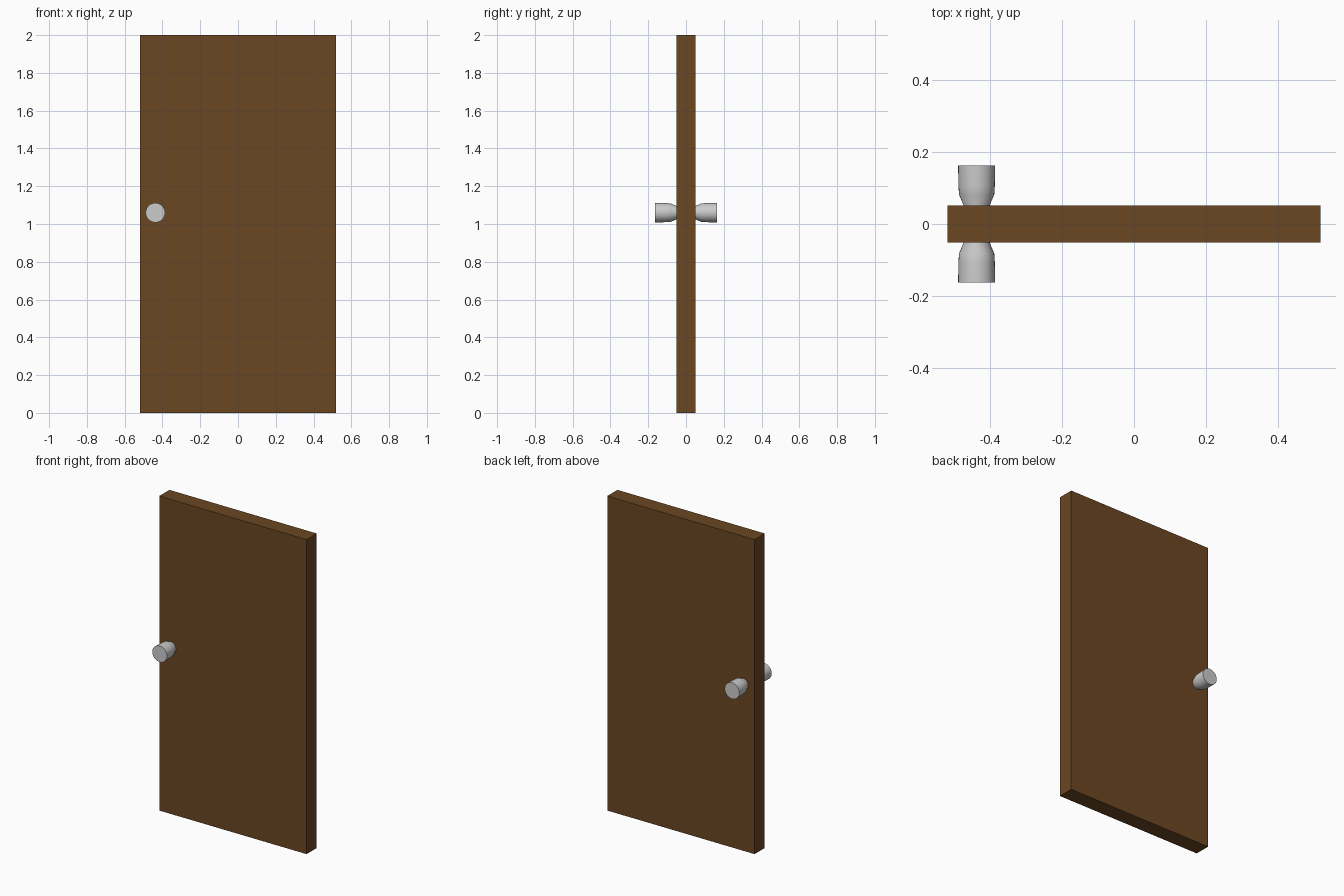
import bpy, bmesh, math
from mathutils import Matrix

if "Cube" in bpy.data.objects:
    bpy.data.objects.remove(bpy.data.objects["Cube"])


def material(name, rgb):
    m = bpy.data.materials.new(name)
    m.diffuse_color = (*rgb, 1)
    m.use_nodes = True
    m.node_tree.nodes["Principled BSDF"].inputs["Base Color"].default_value = m.diffuse_color
    return m


def add_object(name, bm, mat):
    bmesh.ops.recalc_face_normals(bm, faces=bm.faces)
    mesh = bpy.data.meshes.new(name)
    bm.to_mesh(mesh)
    bm.free()
    mesh.materials.append(mat)
    ob = bpy.data.objects.new(name, mesh)
    bpy.context.collection.objects.link(ob)
    return ob


wood = material("brown wood", (0.147, 0.063, 0.016))
metal = material("light grey metal", (0.6, 0.6, 0.6))

# Door slab
bm = bmesh.new()
bmesh.ops.create_cube(bm, size=1, matrix=Matrix.Translation((0, 0, 1)) @ Matrix.Diagonal((1.036, 0.102, 2, 1)))
add_object("door_panel", bm, wood)

# Knobs: flared profile of (radius, distance from door centre), one per side
PROFILE = [(0.036, 0.045), (0.036, 0.051), (0.049, 0.082), (0.0505, 0.105), (0.0515, 0.163)]
SIDES = 32
for name, side in (("front_knob", -1), ("back_knob", 1)):
    bm = bmesh.new()
    rings = []
    for r, y in PROFILE:
        rings.append([bm.verts.new((-0.4375 + r * math.cos(a), side * y, 1.06 + r * math.sin(a)))
                      for a in (2 * math.pi * i / SIDES for i in range(SIDES))])
    for low, high in zip(rings, rings[1:]):
        for i in range(SIDES):
            j = (i + 1) % SIDES
            bm.faces.new((low[i], low[j], high[j], high[i]))
    bm.faces.new(rings[0])
    bm.faces.new(rings[-1])
    knob = add_object(name, bm, metal)
    bpy.ops.object.select_all(action='DESELECT')
    knob.select_set(True)
    bpy.context.view_layer.objects.active = knob
    bpy.ops.object.shade_smooth_by_angle(angle=math.radians(40))
